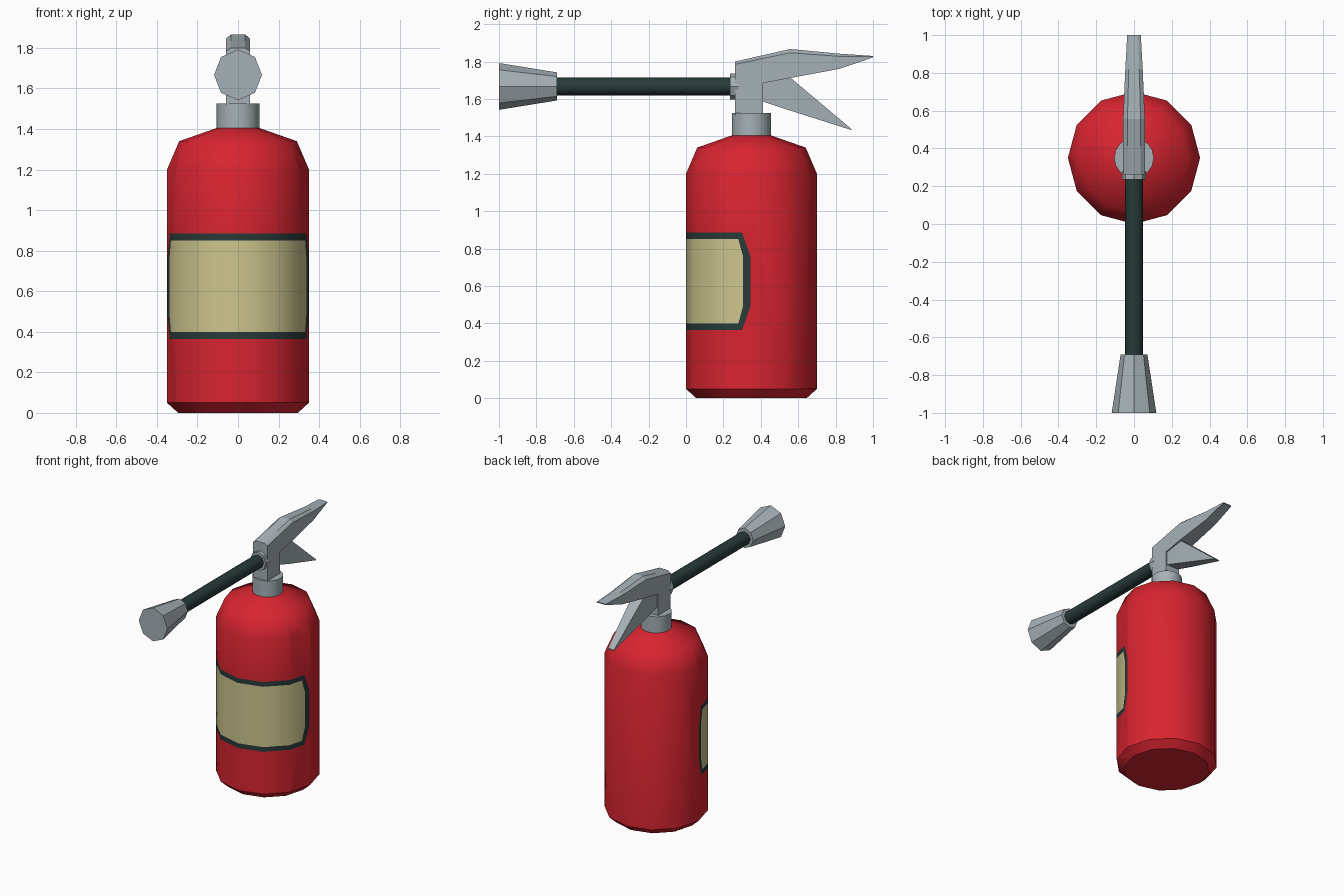
import bpy, bmesh, math
from mathutils import Vector

if "Cube" in bpy.data.objects:
    bpy.data.objects.remove(bpy.data.objects["Cube"])


def material(name, rgb):
    m = bpy.data.materials.new(name)
    m.diffuse_color = (*rgb, 1)
    m.use_nodes = True
    m.node_tree.nodes["Principled BSDF"].inputs["Base Color"].default_value = m.diffuse_color
    return m


RED = material("red paint", (0.69, 0.018, 0.03))
CREAM = material("cream label", (0.61, 0.56, 0.27))
DARK = material("dark rubber", (0.022, 0.042, 0.042))
GREY = material("grey metal", (0.38, 0.44, 0.47))


def finish(bm, name, mats):
    mesh = bpy.data.meshes.new(name)
    bmesh.ops.recalc_face_normals(bm, faces=bm.faces)
    bm.to_mesh(mesh)
    bm.free()
    for m in mats:
        mesh.materials.append(m)
    obj = bpy.data.objects.new(name, mesh)
    bpy.context.collection.objects.link(obj)
    return obj


def loft(rings):
    """Closed skin over a list of equally sized point rings."""
    bm = bmesh.new()
    rows = [[bm.verts.new(p) for p in ring] for ring in rings]
    n = len(rows[0])
    for a, b in zip(rows, rows[1:]):
        for i in range(n):
            j = (i + 1) % n
            bm.faces.new((a[i], a[j], b[j], b[i]))
    bm.faces.new(rows[0])
    bm.faces.new(rows[-1])
    return bm


def circle(n):
    return [(math.cos(2 * math.pi * i / n), math.sin(2 * math.pi * i / n)) for i in range(n)]


def upright(profile, n):
    return loft([[(r * c, 0.35 + r * s, z) for c, s in circle(n)] for r, z in profile])


def lengthwise(profile, n, squash=1.0):
    return loft([[(r * c * squash, y, 1.667 + r * s) for c, s in circle(n)] for r, y in profile])


def smooth(bm):
    for f in bm.faces:
        f.smooth = len(f.verts) == 4
    for e in bm.edges:
        if any(len(f.verts) > 4 for f in e.link_faces):
            e.smooth = False


# Tank: twelve-sided, smooth around, hard edge at the base
bm = upright([(0.295, 0), (0.35, 0.05), (0.35, 1.2), (0.29, 1.34), (0.105, 1.405)], 12)
smooth(bm)
for e in bm.edges:
    if all(v.co.z < 0.06 for v in e.verts) and abs(e.verts[0].co.z - e.verts[1].co.z) < 0.01:
        e.smooth = False


# Label: corner-cut outlines given as (point, outward normal) planes in y and z
def outline(side, corner_y, corner_z, top):
    planes = [(Vector((0, side, 0)), Vector((0, 1, 0)))]
    for s in (1, -1):
        z = 0.625 + s * top
        planes.append((Vector((0, 0, z)), Vector((0, 0, s))))
        nrm = Vector((0, top - corner_z, s * (side - corner_y))).normalized()
        planes.append((Vector((0, corner_y, z)), nrm))
    return planes


border = outline(0.346, 0.30, 0.13, 0.26)
panel = outline(0.306, 0.28, 0.13, 0.225)
for co, no in border + panel:
    faces = [f for f in bm.faces if f.calc_center_median().y < 0.35
             and all(0.04 < v.co.z < 1.21 for v in f.verts)]
    geom = faces + list({e for f in faces for e in f.edges}) + list({v for f in faces for v in f.verts})
    bmesh.ops.bisect_plane(bm, geom=geom, plane_co=co, plane_no=no, dist=1e-5)
for f in bm.faces:
    c = f.calc_center_median()
    inside = lambda planes: all((c - co).dot(no) < 0 for co, no in planes)
    f.material_index = 2 if inside(panel) else 1 if inside(border) else 0
finish(bm, "tank", [RED, DARK, CREAM])

# Neck, hose and hose collar
bm = upright([(0.105, 1.39), (0.105, 1.525)], 16)
smooth(bm)
finish(bm, "neck", [GREY])
bm = lengthwise([(0.048, -0.70), (0.048, 0.25)], 8)
smooth(bm)
finish(bm, "hose", [DARK])
bm = lengthwise([(0.07, 0.235), (0.07, 0.28)], 8, 0.92)
finish(bm, "hose_collar", [GREY])

# Nozzle: flat-sided flared octagon
finish(lengthwise([(0.125, -1.0), (0.075, -0.69)], 8, 0.945), "nozzle", [GREY])


# Valve block, grip and lever
def box_ring(y, w, z0, z1, c=0.0):
    """Cross-section in x and z with chamfered top corners."""
    ring = [(-w, y, z0), (w, y, z0), (w, y, z1 - c)]
    if c:
        ring += [(w * 0.6, y, z1), (-w * 0.6, y, z1)]
    return ring + [(-w, y, z1 - c)]


finish(loft([box_ring(0.263, 0.058, 1.515, 1.72), box_ring(0.412, 0.058, 1.515, 1.72)]),
       "valve_block", [GREY])
finish(loft([box_ring(0.262, 0.058, 1.66, 1.80, 0.015),
             box_ring(0.412, 0.058, 1.685, 1.834, 0.017),
             box_ring(0.557, 0.058, 1.712, 1.867, 0.02),
             box_ring(0.82, 0.046, 1.761, 1.842, 0.014),
             box_ring(1.0, 0.036, 1.822, 1.83, 0.003)]), "upper_grip", [GREY])
finish(loft([box_ring(0.40, 0.05, 1.59, 1.70),
             box_ring(0.557, 0.045, 1.538, 1.715),
             box_ring(0.884, 0.025, 1.434, 1.44)]), "lower_lever", [GREY])
